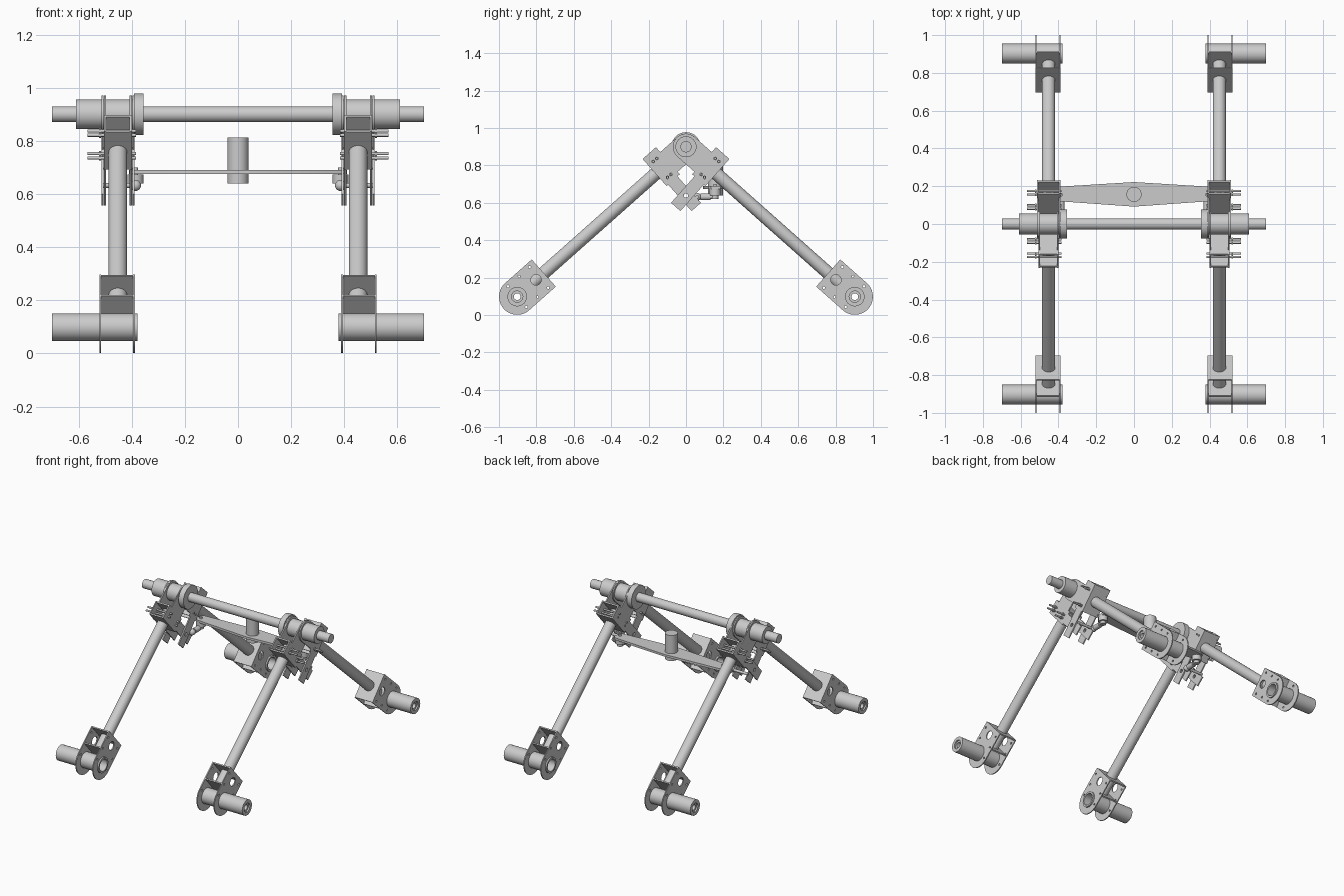
import bpy, bmesh, math
from mathutils import Matrix, Vector

if "Cube" in bpy.data.objects:
    bpy.data.objects.remove(bpy.data.objects["Cube"])

HUB_Z, ANG = 0.9, math.radians(41.6)
LEG = 1.207          # hub centre to foot centre
X0 = 0.452           # leg centre offset


def finish(bm, name, smooth=True):
    bmesh.ops.recalc_face_normals(bm, faces=bm.faces[:])
    me = bpy.data.meshes.new(name)
    bm.to_mesh(me)
    bm.free()
    ob = bpy.data.objects.new(name, me)
    bpy.context.collection.objects.link(ob)
    if smooth:
        bpy.ops.object.select_all(action='DESELECT')
        ob.select_set(True)
        bpy.context.view_layer.objects.active = ob
        bpy.ops.object.shade_smooth_by_angle(angle=math.radians(35))
    return ob


def lathe(name, profile, origin, axis, closed=False, steps=32):
    """Revolve (distance, radius) points around an axis through origin."""
    bm = bmesh.new()
    vs = [bm.verts.new((r, 0, d)) for d, r in profile]
    pairs = list(zip(vs, vs[1:])) + ([(vs[-1], vs[0])] if closed else [])
    es = [bm.edges.new(p) for p in pairs]
    bmesh.ops.spin(bm, geom=vs + es, cent=(0, 0, 0), axis=(0, 0, 1),
                   angle=2 * math.pi, steps=steps)
    bmesh.ops.remove_doubles(bm, verts=bm.verts[:], dist=1e-5)
    rot = Vector((0, 0, 1)).rotation_difference(Vector(axis)).to_matrix().to_4x4()
    bm.transform(Matrix.Translation(origin) @ rot)
    return finish(bm, name)


def rod(name, a, b, r, steps=32):
    a, b = Vector(a), Vector(b)
    L = (b - a).length
    return lathe(name, [(0, 0), (0, r), (L, r), (L, 0)], a, (b - a).normalized(), steps=steps)


def circle(cx, cy, r, n=24):
    return [(cx + r * math.cos(2 * math.pi * i / n), cy + r * math.sin(2 * math.pi * i / n))
            for i in range(n)]


def arc(cx, cy, r, a0, a1, n=20):
    return [(cx + r * math.cos(math.radians(a0 + (a1 - a0) * i / n)),
             cy + r * math.sin(math.radians(a0 + (a1 - a0) * i / n))) for i in range(n + 1)]


def plate(name, loops, thick, mat):
    """Flat plate from an outline plus hole loops, centred on its thickness."""
    cu = bpy.data.curves.new(name, 'CURVE')
    cu.dimensions, cu.fill_mode, cu.extrude = '2D', 'BOTH', thick / 2
    for pts in loops:
        sp = cu.splines.new('POLY')
        sp.points.add(len(pts) - 1)
        for p, (x, y) in zip(sp.points, pts):
            p.co = (x, y, 0, 1)
        sp.use_cyclic_u = True
    tmp = bpy.data.objects.new(name + "_tmp", cu)
    bpy.context.collection.objects.link(tmp)
    dg = bpy.context.evaluated_depsgraph_get()
    me = bpy.data.meshes.new_from_object(tmp.evaluated_get(dg))
    bm = bmesh.new()
    bm.from_mesh(me)
    bpy.data.objects.remove(tmp)
    bpy.data.meshes.remove(me)
    bmesh.ops.remove_doubles(bm, verts=bm.verts[:], dist=1e-5)
    bm.transform(mat)
    return finish(bm, name)


def box(name, centre, size, mat):
    bm = bmesh.new()
    bmesh.ops.create_cube(bm, size=1)
    bm.transform(mat @ Matrix.Translation(centre) @ Matrix.Diagonal((*size, 1)))
    return finish(bm, name, False)


def leg_matrix(s, x):
    """Local x runs down the leg, local y is its upper side, local z is sideways."""
    c, n = math.cos(ANG), math.sin(ANG)
    m = Matrix(((0, 0, s), (s * c, s * n, 0), (-n, c, 0))).to_4x4()
    m.translation = (x, 0, HUB_Z)
    return m


# Plate outlines in leg coordinates
upper_outline = arc(0, 0, 0.07, 90, 270) + [
    (0.122, -0.07), (0.122, -0.088), (0.139, -0.088), (0.139, -0.277), (0.206, -0.277),
    (0.206, -0.088), (0.217, -0.088), (0.217, 0.105), (0.122, 0.105), (0.122, 0.07)]
upper_holes = [circle(0, 0, 0.05), circle(0.173, -0.195, 0.012, 12)]
R = 0.097
foot_outline = arc(LEG, 0, R, -90, 90) + [(LEG - 0.19, R), (LEG - 0.19, -R)]
foot_holes = [circle(LEG, 0, 0.05), circle(LEG - 0.135, 0, 0.028)] + [
    circle(LEG + d, v, 0.007, 10) for d in (-0.155, -0.078, 0) for v in (-0.074, 0.074)]

# Main cross shaft
rod("cross_shaft", (-0.7, 0, HUB_Z), (0.7, 0, HUB_Z), 0.03)

for sx, side in ((-1, "left"), (1, "right")):
    # Hub sleeve and inner collar around the shaft
    lathe(f"{side}_hub_sleeve",
          [(0.355, 0.03), (0.355, 0.078), (0.392, 0.078), (0.392, 0.056),
           (0.61, 0.056), (0.61, 0.03)], (0, 0, HUB_Z), (sx, 0, 0), closed=True)

    for s, end, half in ((-1, "front", 0.0485), (1, "back", 0.0585)):
        m = leg_matrix(s, sx * X0)
        n = f"{side}_{end}"
        # Upper bracket: two cheek plates and two cross plates
        for k in (-1, 1):
            t = Matrix.Translation((0, 0, k * half))
            plate(f"{n}_upper_cheek", [upper_outline] + upper_holes, 0.008, m @ t)
        for u in (0.127, 0.212):
            box(f"{n}_upper_cross_plate", (u, 0.008, 0), (0.009, 0.19, half * 2), m)
        # Clamp bolts through the upper bracket
        for v in (-0.057, 0.057):
            for u in (0.159, 0.183):
                z = s * sx
                rod(f"{n}_clamp_bolt", m @ Vector((u, v, -z * 0.068)),
                    m @ Vector((u, v, z * 0.115)), 0.006, 12)
                rod(f"{n}_clamp_nut", m @ Vector((u, v, z * 0.064)),
                    m @ Vector((u, v, z * 0.072)), 0.0105, 6)
        # Leg tube
        rod(f"{n}_leg_tube", m @ Vector((0.127, 0, 0)), m @ Vector((1.135, 0, 0)), 0.035)
        # Foot bracket
        for k in (-1, 1):
            t = Matrix.Translation((0, 0, k * 0.0635 + s * sx * 0.003))
            plate(f"{n}_foot_cheek", [foot_outline] + foot_holes, 0.007, m @ t)
        for u in (LEG - 0.186, LEG - 0.072):
            box(f"{n}_foot_cross_plate", (u, 0, s * sx * 0.003), (0.008, R * 1.96, 0.128), m)
        # Hollow wheel motor
        foot = m @ Vector((LEG, 0, 0))
        lathe(f"{n}_wheel_motor",
              [(0.378, 0.04), (0.378, 0.052), (0.7, 0.052), (0.7, 0.03), (0.69, 0.03),
               (0.69, 0.018), (0.5, 0.018), (0.5, 0.04)],
              (0, foot.y, foot.z), (sx, 0, 0), closed=True)

    # Ball-joint link from the rocker bar to the bracket tail
    lx = sx * 0.386
    rod(f"{side}_link_stud", (lx, 0.155, 0.625), (lx, 0.155, 0.7), 0.009, 16)
    rod(f"{side}_link_socket", (lx, 0.155, 0.64), (lx, 0.155, 0.674), 0.03, 24)
    rod(f"{side}_link_base", (lx, 0.155, 0.622), (lx, 0.155, 0.64), 0.018, 24)
    rod(f"{side}_link_rod", (lx, 0.05, 0.632), (lx, 0.15, 0.632), 0.011, 16)
    rod(f"{side}_link_sleeve", (lx, 0.078, 0.632), (lx, 0.13, 0.632), 0.018, 24)
    lathe(f"{side}_link_ball", [(0.021 * -math.cos(a * math.pi / 12), 0.021 * math.sin(a * math.pi / 12))
                                for a in range(13)], (lx, 0.06, 0.632), (0, 1, 0), steps=20)
    rod(f"{side}_link_pin", (lx, 0.06, 0.632), (sx * 0.51, 0.06, 0.632), 0.009, 16)

# Rocker bar with its centre pivot
bar = [(0, 0.092), (0.39, 0.12), (0.41, 0.135), (0.41, 0.185), (0.39, 0.198), (0, 0.222),
       (-0.39, 0.198), (-0.41, 0.185), (-0.41, 0.135), (-0.39, 0.12)]
plate("rocker_bar", [bar], 0.015, Matrix.Translation((0, 0, 0.682)))
rod("rocker_pivot", (0, 0.157, 0.64), (0, 0.157, 0.813), 0.04)
